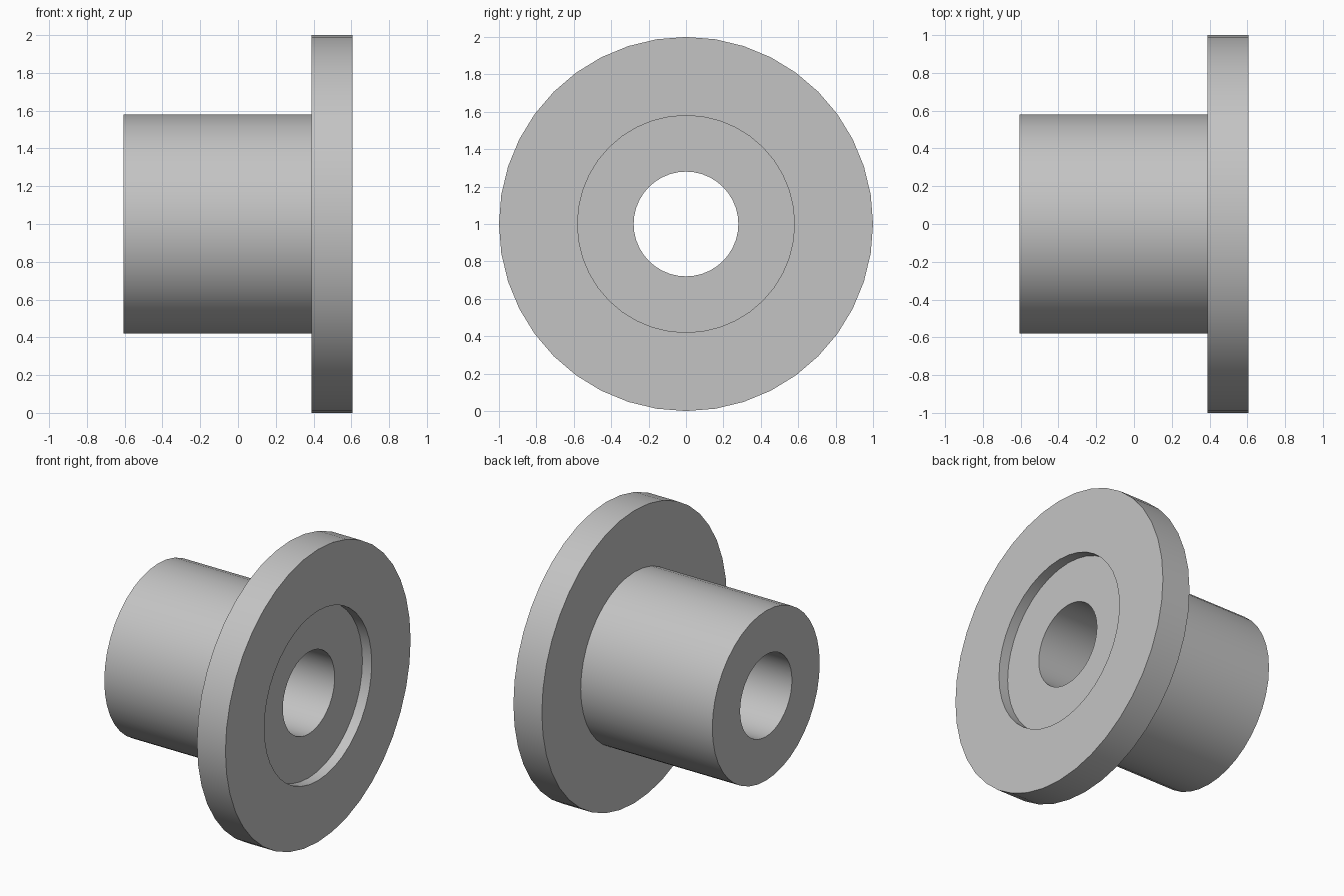
import bpy
import bmesh
import math
from mathutils import Matrix, Vector

cube = bpy.data.objects.get("Cube")
if cube:
    bpy.data.objects.remove(cube, do_unlink=True)

SIDES = 40
END = 0.605            # half of the overall length
FLANGE_BACK = 0.39
RECESS_FLOOR = END - 0.07
FLANGE_R, HUB_R, BORE_R = 1.0, 0.58, 0.28

# Plain grey metal
grey = bpy.data.materials.new("light_grey")
colour = (0.55, 0.55, 0.55, 1)
grey.diffuse_color = colour
grey.use_nodes = True
grey.node_tree.nodes["Principled BSDF"].inputs["Base Color"].default_value = colour


def lathe_x(name, profile, material):
    """Turn a closed (x, radius) profile around the x axis."""
    bm = bmesh.new()
    rings = []
    for i in range(SIDES):
        turn = Matrix.Rotation(math.tau * i / SIDES, 3, "X")
        rings.append([bm.verts.new(turn @ Vector((x, 0, r))) for x, r in profile])
    count = len(profile)
    for i, ring in enumerate(rings):
        following = rings[(i + 1) % SIDES]
        for j in range(count):
            k = (j + 1) % count
            bm.faces.new((ring[j], ring[k], following[k], following[j]))
    bmesh.ops.recalc_face_normals(bm, faces=bm.faces)
    mesh = bpy.data.meshes.new(name)
    bm.to_mesh(mesh)
    bm.free()
    mesh.materials.append(material)
    obj = bpy.data.objects.new(name, mesh)
    bpy.context.collection.objects.link(obj)
    return obj


# Hub, flange, shallow recess and through bore in one turned section
bushing = lathe_x("flanged_bushing", [
    (-END, BORE_R), (-END, HUB_R),
    (FLANGE_BACK, HUB_R), (FLANGE_BACK, FLANGE_R),
    (END, FLANGE_R), (END, HUB_R),
    (RECESS_FLOOR, HUB_R), (RECESS_FLOOR, BORE_R),
], grey)
bushing.location.z = FLANGE_R

# Smooth round walls with crisp rims
bpy.ops.object.select_all(action="DESELECT")
bushing.select_set(True)
bpy.context.view_layer.objects.active = bushing
bpy.ops.object.shade_smooth_by_angle(angle=math.radians(30))
